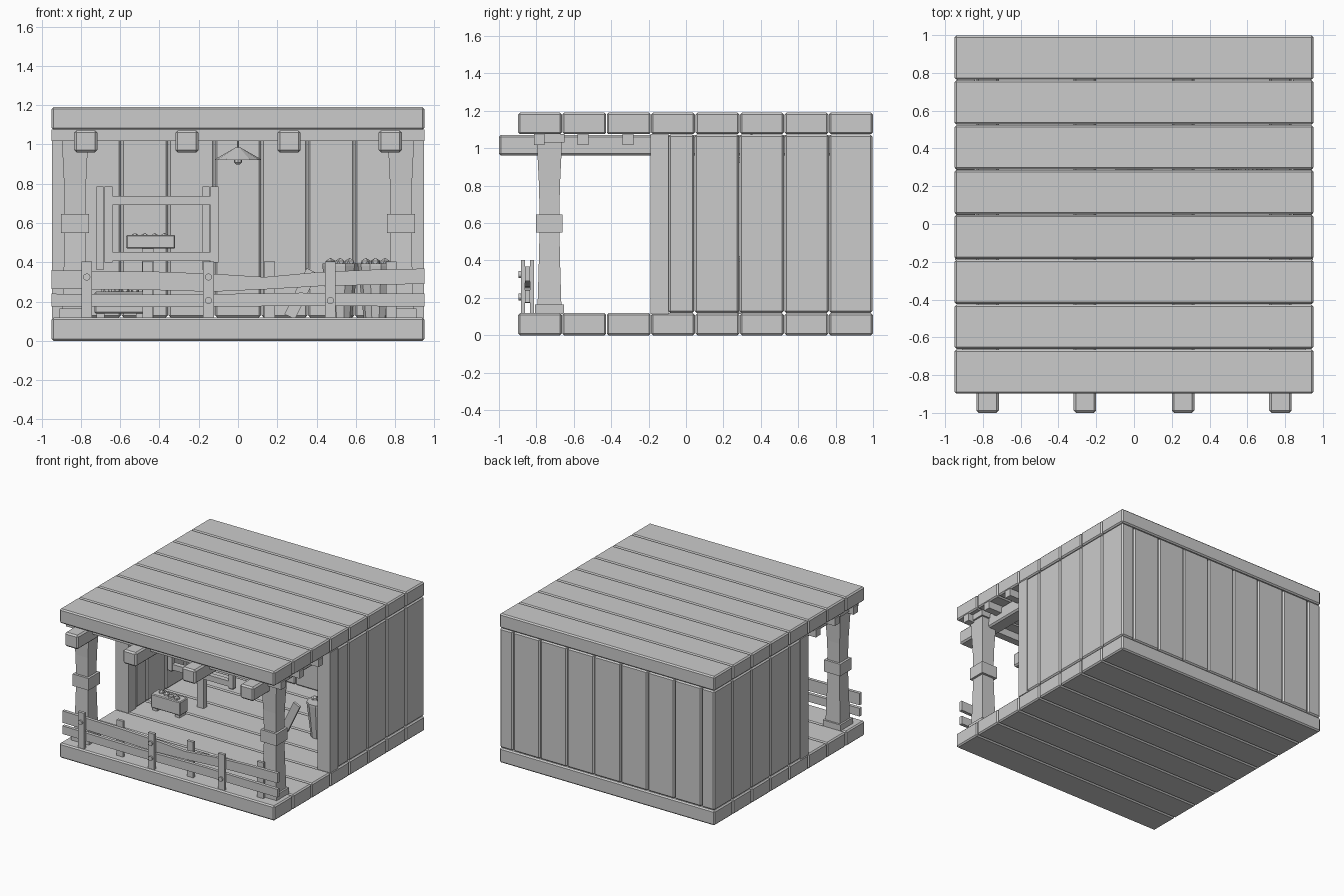
import bpy, bmesh, math, random
from mathutils import Matrix, Vector

random.seed(4)
cube = bpy.data.objects.get("Cube")
if cube:
    bpy.data.objects.remove(cube, do_unlink=True)

GREY = (0.6, 0.6, 0.6, 1)
wood = bpy.data.materials.new("plain_grey")
wood.use_nodes = True
wood.diffuse_color = GREY
wood.node_tree.nodes["Principled BSDF"].inputs["Base Color"].default_value = GREY


def finish(name, bm):
    bmesh.ops.recalc_face_normals(bm, faces=bm.faces)
    mesh = bpy.data.meshes.new(name)
    bm.to_mesh(mesh)
    bm.free()
    mesh.materials.append(wood)
    obj = bpy.data.objects.new(name, mesh)
    bpy.context.collection.objects.link(obj)
    return obj


def box(name, x, y, z, bevel=0.0, tilt=None):
    """Box from (min, max) pairs on each axis."""
    bm = bmesh.new()
    bmesh.ops.create_cube(bm, size=1)
    for v in bm.verts:
        v.co = Vector(((v.co.x * (x[1] - x[0])), v.co.y * (y[1] - y[0]), v.co.z * (z[1] - z[0])))
    if bevel:
        bmesh.ops.bevel(bm, geom=bm.edges[:], offset=bevel, segments=1, affect='EDGES')
    obj = finish(name, bm)
    obj.location = (sum(x) / 2, sum(y) / 2, sum(z) / 2)
    if tilt:
        obj.rotation_euler = tilt
    return obj


def span(c, width):
    return (c - width / 2, c + width / 2)


def loft(name, centre, rings, sides, turn=0.0):
    """Stack of (z, radius) rings, capped at both ends."""
    bm = bmesh.new()
    loops = []
    for z, r in rings:
        angles = [turn + 2 * math.pi * i / sides for i in range(sides)]
        loops.append([bm.verts.new((r * math.cos(a), r * math.sin(a), z)) for a in angles])
    for low, high in zip(loops, loops[1:]):
        for i in range(sides):
            j = (i + 1) % sides
            bm.faces.new((low[i], low[j], high[j], high[i]))
    bm.faces.new(loops[0])
    bm.faces.new(loops[-1])
    obj = finish(name, bm)
    obj.location = (centre[0], centre[1], 0)
    return obj


def wavy_rail(name, top, bottom, y):
    """Long rail whose upper and lower edges follow the given heights."""
    bm = bmesh.new()
    columns = []
    for i, (t, b) in enumerate(zip(top, bottom)):
        x = -0.95 + 1.9 * i / (len(top) - 1)
        columns.append([bm.verts.new(p) for p in
                        ((x, y[0], b), (x, y[1], b), (x, y[1], t), (x, y[0], t))])
    for a, b in zip(columns, columns[1:]):
        for i in range(4):
            j = (i + 1) % 4
            bm.faces.new((a[i], a[j], b[j], b[i]))
    bm.faces.new(columns[0])
    bm.faces.new(columns[-1])
    return finish(name, bm)


# Floor and roof planks
PITCH = 1.9 / 8
for i in range(8):
    y = span(-0.9 + PITCH * (i + 0.5), PITCH - 0.003)
    box("floor_plank", (-0.95, 0.95), y, (0, 0.118), 0.01)
    box("roof_plank", (-0.95, 0.95), y, (1.075, 1.19), 0.01)

# Back wall planks
for i in range(-3, 4):
    box("back_wall_plank", span(i * PITCH, PITCH - 0.003), (0.89, 0.995), (0.12, 1.073), 0.01)

# Side walls with a jamb at the open front
side_cuts = (-0.095, 0.045, 0.285, 0.525, 0.765, 0.997)
for s in (-1, 1):
    x = tuple(sorted((s * 0.835, s * 0.948)))
    for a, b in zip(side_cuts, side_cuts[1:]):
        box("side_wall_plank", x, (a + 0.001, b - 0.001), (0.12, 1.073), 0.01)
    box("wall_jamb", x, (-0.19, -0.094), (0.115, 1.075))

# Roof beams and cross battens
for x in (-0.775, -0.26, 0.26, 0.775):
    box("roof_beam", span(x, 0.118), (-1, 0.9), (0.96, 1.072), 0.012)
for y in (-0.785, -0.55, -0.31):
    box("roof_batten", (-0.95, 0.95), span(y, 0.058), (1.017, 1.076))

# Porch posts, square and waisted, with collars
HALF = math.sqrt(0.5)
for s in (-1, 1):
    c = (s * 0.83, -0.73)
    turn = math.pi / 4
    shaft = ((0.115, 0.065), (0.35, 0.058), (0.6, 0.052), (0.8, 0.056), (1.05, 0.068))
    loft("porch_post", c, [(z, r / HALF) for z, r in shaft], 4, turn)
    for name, low, high, half in (("post_foot", 0.115, 0.165, 0.078),
                                  ("post_band", 0.55, 0.645, 0.071),
                                  ("post_cap", 1.03, 1.076, 0.08)):
        loft(name, c, [(low, half / HALF), (high, half / HALF)], 4, turn)

# Fence: two rails between staggered pickets
RAIL_Y = (-0.86, -0.834)
wavy_rail("upper_rail", (0.36, 0.355, 0.352, 0.342, 0.325, 0.35, 0.362, 0.368),
          (0.265, 0.262, 0.258, 0.25, 0.262, 0.278, 0.285, 0.29), RAIL_Y)
wavy_rail("lower_rail", (0.24, 0.235, 0.245, 0.24), (0.175, 0.172, 0.178, 0.175), RAIL_Y)
for x in (-0.77, -0.15, 0.47):
    box("front_picket", span(x, 0.055), (-0.883, -0.86), (0.115, 0.403))
    box("back_picket", span(x + 0.31, 0.055), (-0.834, -0.812), (0.115, 0.403))
for x, z in ((-0.77, 0.325), (-0.15, 0.325), (-0.15, 0.205), (0.47, 0.205)):
    peg = loft("fence_peg", (x, -0.895), [(0, 0.018), (0.014, 0.018)], 12)
    peg.location.z = z
    peg.rotation_euler.x = -math.pi / 2

# Hanging lamp
LAMP = (0, 0.35)
loft("lamp_cord", LAMP, [(0.97, 0.005), (1.08, 0.005)], 6)
loft("lamp_shade", LAMP, [(0.92, 0.118), (0.926, 0.115), (0.985, 0.012)], 12)
loft("lamp_bulb", LAMP, [(0.897, 0.008), (0.908, 0.02), (0.922, 0.02)], 8)

# Open frame with paired uprights and two crossbars
for x in (-0.68, -0.14):
    box("frame_upright", span(x + 0.02, 0.04), (0.08, 0.12), (0.4, 0.787))
    box("frame_back_upright", span(x - 0.022, 0.036), (0.14, 0.18), (0.36, 0.787))
for z in (0.715, 0.43):
    box("frame_crossbar", (-0.64, -0.14), (0.085, 0.125), span(z, 0.045))


# Small boxes filled with lumps
def lumps(name, cx, cy, z, count, step, size):
    for i in range(count):
        bm = bmesh.new()
        bmesh.ops.create_icosphere(bm, subdivisions=1, radius=size)
        lump = finish(name, bm)
        lump.location = (cx + (i - (count - 1) / 2) * step, cy + random.uniform(-0.02, 0.02), z)
        lump.rotation_euler.z = random.uniform(0, 3)


box("raised_crate", (-0.57, -0.32), (0.15, 0.25), (0.47, 0.54), 0.006)
box("raised_crate_leg", (-0.49, -0.43), (0.18, 0.22), (0.115, 0.47))
lumps("raised_crate_lump", -0.45, 0.2, 0.53, 4, 0.05, 0.02)
box("floor_crate", (-0.73, -0.47), (-0.06, 0.04), (0.14, 0.25), 0.006)
for x in (-0.7, -0.5):
    box("floor_crate_foot", span(x, 0.04), (-0.05, 0.03), (0.115, 0.145))
lumps("floor_crate_lump", -0.6, -0.01, 0.25, 4, 0.05, 0.025)

# Baskets heaped with round goods
for x in (0.52, 0.7):
    loft("basket", (x, 0.28), [(0.115, 0.06), (0.38, 0.09), (0.395, 0.09)], 10)
    lumps("basket_goods", x, 0.28, 0.395, 3, 0.05, 0.028)

# Leaning board
box("leaning_board", span(0.32, 0.06), (0.2, 0.22), span(0.24, 0.26), 0, (0, 0.45, 0))
